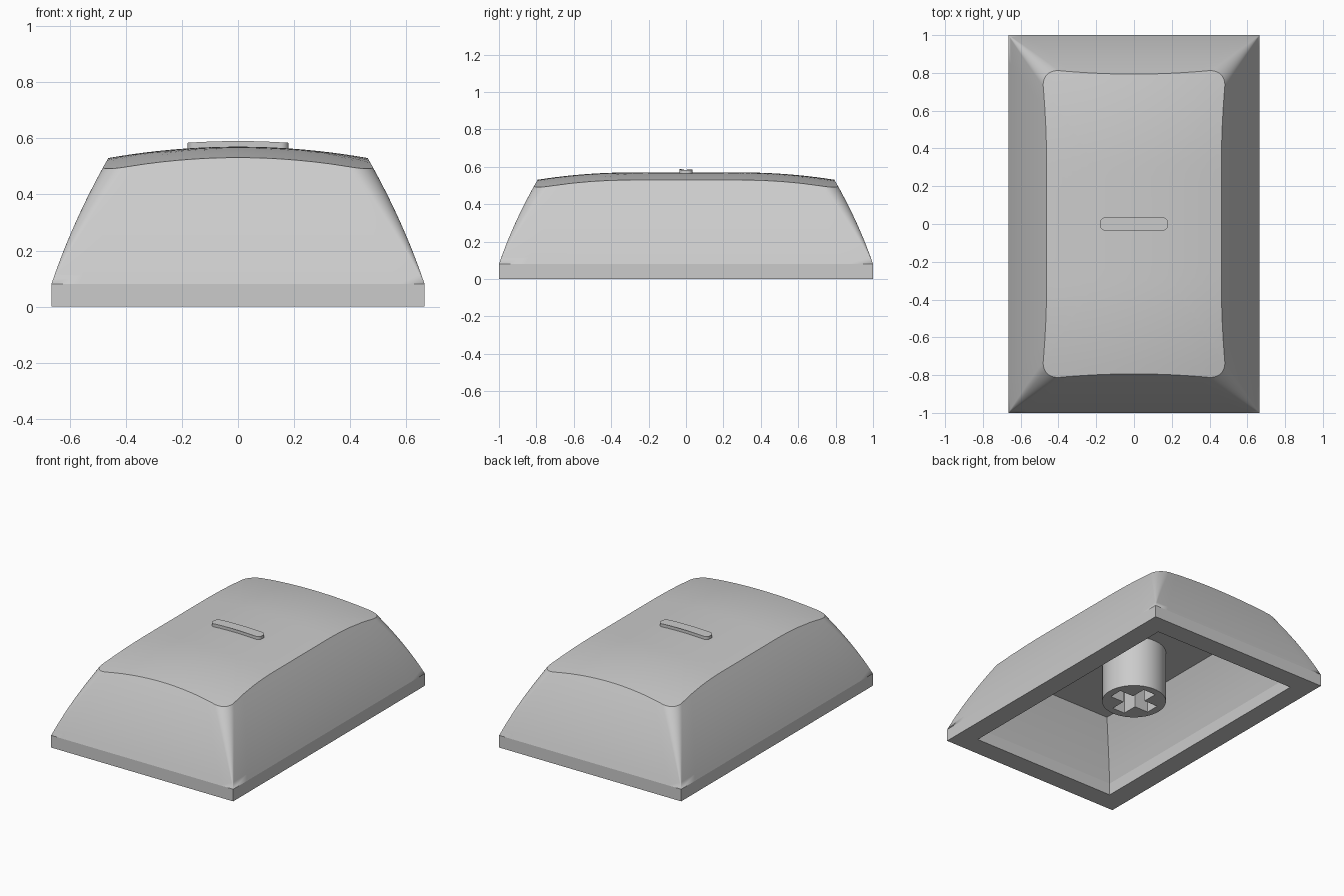
import bpy, bmesh, math
from mathutils import Matrix

cube = bpy.data.objects.get("Cube")
if cube:
    bpy.data.objects.remove(cube, do_unlink=True)

# Main dimensions
HALF_X, HALF_Y = 0.665, 1.0
SKIRT = 0.08          # height of the straight skirt
EDGE = 0.53           # height of the top rim at mid-side
WALL = 0.134          # wall thickness
CEILING = 0.43        # height of the inner ceiling
STEM_BASE = 0.085

grey = bpy.data.materials.new("light grey plastic")
grey.use_nodes = True
grey.diffuse_color = (0.6, 0.6, 0.6, 1)
grey.node_tree.nodes["Principled BSDF"].inputs["Base Color"].default_value = (0.6, 0.6, 0.6, 1)


def dome(x, y):
    """Height of the crowned top surface."""
    fall = max(0.0, abs(y) - 0.3) / 0.5
    return 0.57 - 0.04 * (x / 0.46) ** 2 - 0.04 * fall ** 2


def ring(hx, hy, r, arc=12, side=14):
    """Rounded rectangle outline with subdivided straight sides."""
    arcs = []
    for k, (sx, sy) in enumerate(((1, 1), (-1, 1), (-1, -1), (1, -1))):
        cx, cy = sx * (hx - r), sy * (hy - r)
        angles = [(k + i / arc) * math.pi / 2 for i in range(arc + 1)]
        arcs.append([(cx + r * math.cos(a), cy + r * math.sin(a)) for a in angles])
    points = []
    for k, pts in enumerate(arcs):
        points += pts
        (ax, ay), (bx, by) = pts[-1], arcs[(k + 1) % 4][0]
        points += [(ax + (bx - ax) * i / side, ay + (by - ay) * i / side)
                   for i in range(1, side)]
    return points


def half_sizes(z):
    """Half width, half depth and corner radius of the flank at a height."""
    t = max(0.0, (z - SKIRT) / (EDGE - SKIRT))
    bulge = 0.052 * t * (1 - t)
    return HALF_X - 0.203 * t + bulge, HALF_Y - 0.206 * t + bulge, 0.09 * t


def flat(outline, z):
    return [(x, y, z) for x, y in outline]


def crown(outline, scale, lift=0.0):
    return [(x * scale, y * scale, dome(x * scale, y * scale) + lift) for x, y in outline]


def finish(obj, angle=14):
    if not obj.data.materials:
        obj.data.materials.append(grey)
    bpy.ops.object.select_all(action='DESELECT')
    obj.select_set(True)
    bpy.context.view_layer.objects.active = obj
    bpy.ops.object.shade_smooth_by_angle(angle=math.radians(angle))


def to_object(name, bm):
    bmesh.ops.recalc_face_normals(bm, faces=bm.faces)
    mesh = bpy.data.meshes.new(name)
    bm.to_mesh(mesh)
    bm.free()
    obj = bpy.data.objects.new(name, mesh)
    bpy.context.collection.objects.link(obj)
    return obj


def loft(name, rings):
    """Skin a closed solid through rings of equal point count."""
    bm = bmesh.new()
    loops = [[bm.verts.new(p) for p in r] for r in rings]
    n = len(loops[0])
    for low, high in zip(loops, loops[1:]):
        for i in range(n):
            j = (i + 1) % n
            bm.faces.new((low[i], low[j], high[j], high[i]))
    bm.faces.new(loops[0])
    bm.faces.new(loops[-1])
    bmesh.ops.remove_doubles(bm, verts=bm.verts, dist=1e-5)
    return to_object(name, bm)


# Top rim: where the flanks meet the crown, solved point by point
count = len(ring(1, 1, 0))
rim = []
for i in range(count):
    z = EDGE
    for _ in range(6):
        x, y = ring(*half_sizes(z))[i]
        z = dome(x, y)
    rim.append((x, y, z))

# Shell: ceiling, inner walls, bottom lip, skirt, flanks, crown
rings = []
for step in range(6, -1, -1):
    z = SKIRT + (CEILING - SKIRT) * step / 6
    hx, hy, r = half_sizes(z)
    rings.append(flat(ring(hx - WALL, hy - WALL, 0), z))
rings.append(flat(ring(HALF_X - WALL, HALF_Y - WALL, 0), 0))
rings.append(flat(ring(HALF_X, HALF_Y, 0), 0))
ROWS = 12
for step in range(ROWS):
    row = []
    for i, (x, y, top) in enumerate(rim):
        z = SKIRT + (top - SKIRT) * step / ROWS
        row.append((*ring(*half_sizes(z))[i], z))
    rings.append(row)
rings.append(rim)
outline = [(x, y) for x, y, z in rim]
rings += [crown(outline, 1 - k / 16) for k in range(1, 16)]
rings.append(crown(outline, 0.01))
finish(loft("keycap_shell", rings))

# Raised locating bar that follows the crown
bar = ring(0.18, 0.035, 0.028)
finish(loft("locating_bar", [crown(bar, 1, -0.01), crown(bar, 1, 0.02)]))

# Mounting stem with a cross-shaped socket
bm = bmesh.new()
height = CEILING + 0.01 - STEM_BASE
bmesh.ops.create_cone(bm, cap_ends=True, segments=48, radius1=0.197, radius2=0.197,
                      depth=height,
                      matrix=Matrix.Translation((0, 0, STEM_BASE + height / 2)))
stem = to_object("mounting_stem", bm)
stem.data.materials.append(grey)
for size in ((0.296, 0.092, 0.6), (0.092, 0.296, 0.6)):
    bm = bmesh.new()
    bmesh.ops.create_cube(bm, size=1, matrix=Matrix.Translation((0, 0, 0.07))
                          @ Matrix.Diagonal((*size, 1)))
    cutter = to_object("socket_cutter", bm)
    cutter.hide_render = True
    cutter.data.materials.append(grey)
    cut = stem.modifiers.new("socket", 'BOOLEAN')
    cut.operation = 'DIFFERENCE'
    cut.solver = 'EXACT'
    cut.object = cutter
    bpy.context.view_layer.objects.active = stem
    bpy.ops.object.modifier_apply(modifier=cut.name)
    bpy.data.objects.remove(cutter, do_unlink=True)
finish(stem)
